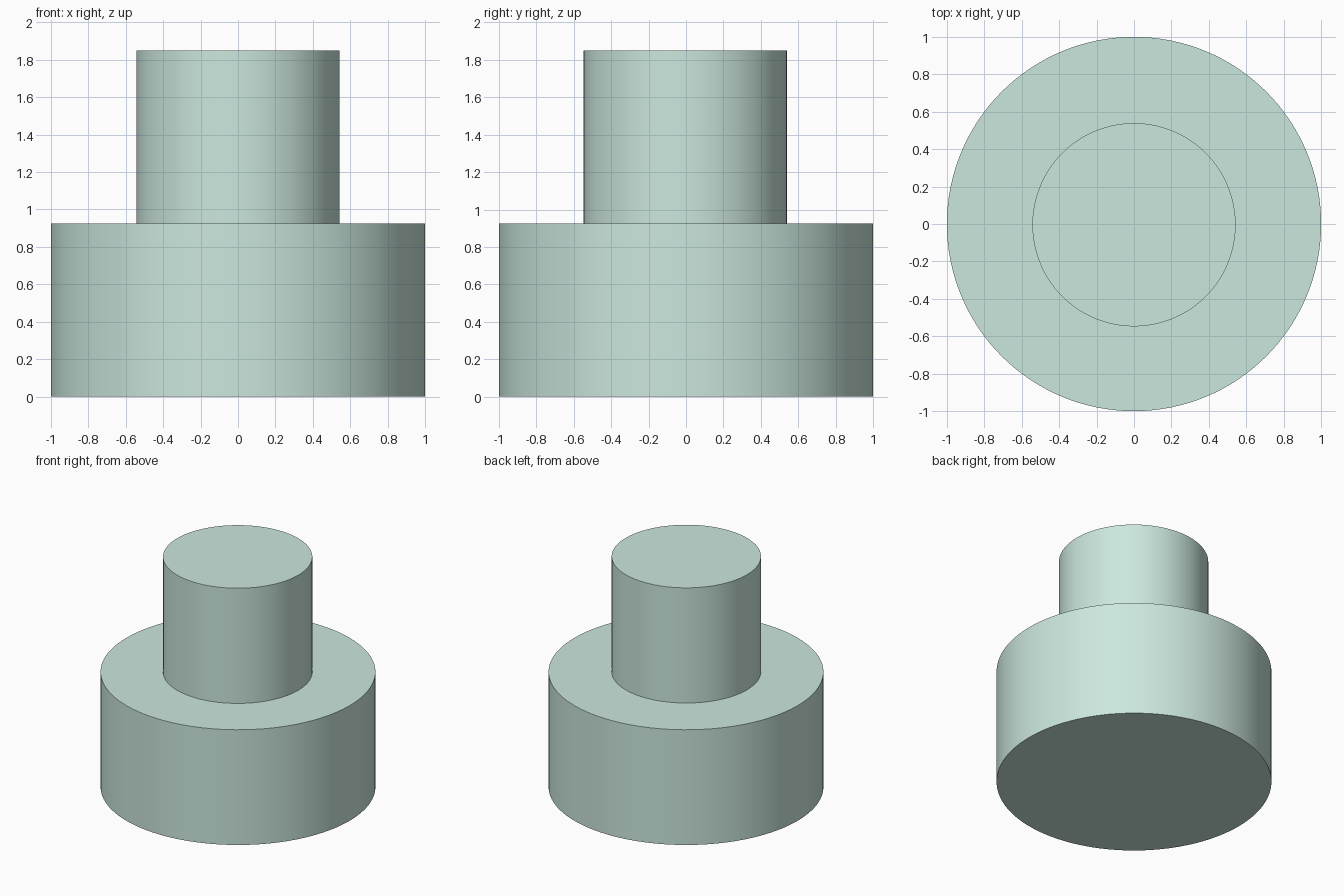
import bpy
import math

if "Cube" in bpy.data.objects:
    bpy.data.objects.remove(bpy.data.objects["Cube"])

mat = bpy.data.materials.new("pale_green")
mat.diffuse_color = (0.6, 0.8, 0.73, 1)
mat.use_nodes = True
mat.node_tree.nodes["Principled BSDF"].inputs["Base Color"].default_value = mat.diffuse_color


def cylinder(name, radius, z0, z1, x=0, y=0):
    bpy.ops.mesh.primitive_cylinder_add(
        vertices=128, radius=radius, depth=z1 - z0, location=(x, y, (z0 + z1) / 2))
    obj = bpy.context.object
    obj.name = name
    obj.data.materials.append(mat)
    bpy.ops.object.shade_smooth_by_angle(angle=math.radians(30))
    return obj


# Wide lower drum
cylinder("base_drum", 1.0, 0, 0.925)
# Narrow post standing on the drum
cylinder("upper_post", 0.543, 0.925, 1.85, y=-0.004)
